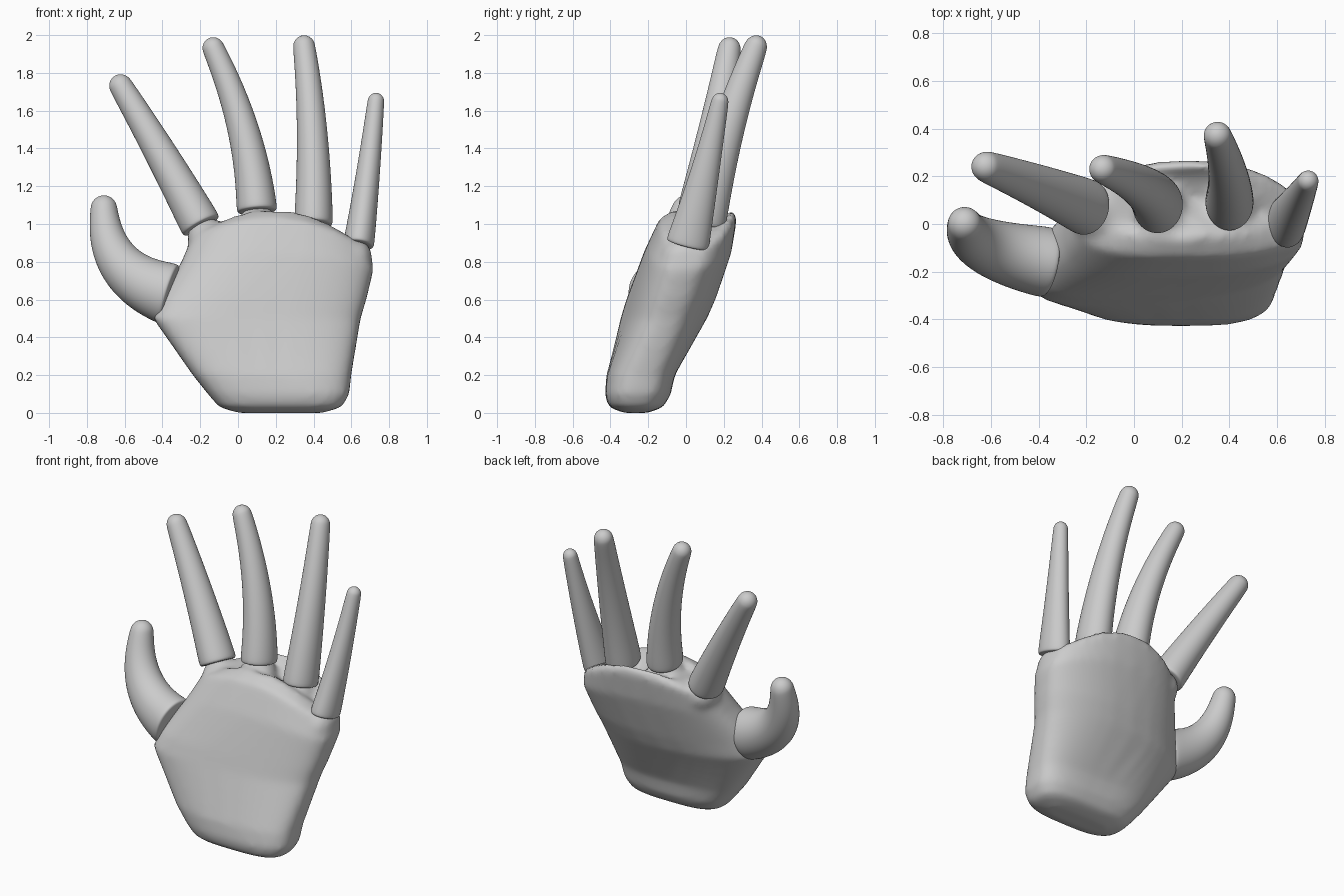
import bpy, bmesh, math
from mathutils import Vector, Matrix

cube = bpy.data.objects.get("Cube")
if cube:
    bpy.data.objects.remove(cube)

# One plain grey clay colour
GREY = (.6, .6, .6, 1)
clay = bpy.data.materials.new("grey_clay")
clay.use_nodes = True
clay.diffuse_color = GREY
shader = clay.node_tree.nodes["Principled BSDF"]
shader.inputs["Base Color"].default_value = GREY
shader.inputs["Roughness"].default_value = .7


def mix(start, end, amount):
    return start + (end - start) * amount


def loft(bm, rings):
    """Skin closed rings of points, capping both ends."""
    rows = [[bm.verts.new(point) for point in ring] for ring in rings]
    count = len(rows[0])
    faces = []
    for low, high in zip(rows, rows[1:]):
        for i in range(count):
            j = (i + 1) % count
            faces.append(bm.faces.new((low[i], low[j], high[j], high[i])))
    faces.append(bm.faces.new(rows[0][::-1]))
    faces.append(bm.faces.new(rows[-1]))
    bmesh.ops.recalc_face_normals(bm, faces=faces)


def finish(bm, name):
    """Turn a bmesh into a smooth shaded clay object."""
    for face in bm.faces:
        face.smooth = True
    mesh = bpy.data.meshes.new(name)
    bm.to_mesh(mesh)
    bm.free()
    mesh.materials.append(clay)
    part = bpy.data.objects.new(name, mesh)
    bpy.context.collection.objects.link(part)
    return part


def oval(centre, axis, width, depth, sides=16):
    """Oval ring of points square to an axis; depth runs front to back."""
    back = Vector((0, 1, 0))
    back = (back - axis * back.dot(axis)).normalized()
    side = back.cross(axis)
    angles = [math.tau * k / sides for k in range(sides)]
    return [centre + side * width * math.cos(a) + back * depth * math.sin(a)
            for a in angles]


def finger(name, base, bend, tip, wide, thin, flatness, steps=8):
    """Tapered tube along a bent curve, with a rounded joint and a domed tip."""
    base, bend, tip = Vector(base), Vector(bend), Vector(tip)
    start = (bend - base).normalized()
    end = (tip - bend).normalized()
    rings = [oval(base - start * .015, start, wide * k, wide * k * flatness)
             for k in (.6, .95)]
    for k in range(steps + 1):
        s = k / steps
        centre = mix(mix(base, bend, s), mix(bend, tip, s), s)
        axis = mix(bend - base, tip - bend, s).normalized()
        width = mix(wide, thin, s)
        rings.append(oval(centre, axis, width, width * mix(flatness, 1.05, s)))
    for k in range(1, 5):
        a = math.radians(k * 20)
        radius = thin * math.cos(a)
        rings.append(oval(tip + end * thin * math.sin(a), end, radius, radius))
    bm = bmesh.new()
    loft(bm, rings)
    skin = finish(bm, name).modifiers.new("smooth_skin", "SUBSURF")
    skin.levels = skin.render_levels = 2


def rounded(value, power=.66):
    return math.copysign(abs(value) ** power, value)


def palm_ring(left, right, height, front, back, twist, sides=40):
    """Rounded slab section; higher ones arch upward and crown at the back."""
    upper = max(0, height - .62)
    crown = min(.08, max(0, height - .2) * .25)
    ring = []
    for k in range(sides):
        a = math.tau * k / sides
        u, w = rounded(math.cos(a)), rounded(math.sin(a))
        middle = 1 - u * u
        x = mix(left, right, (u + 1) / 2)
        y = mix(front, back + crown * middle, (w + 1) / 2) + twist * u
        z = height + upper * (.38 * middle - .1 * (u + 1))
        ring.append((x, y, z))
    return ring


# Digits: joint, bend and tip centres, joint and tip radius, joint flatness
FINGERS = {
    "index_finger": ((-.2, .07, 1), (-.4, .16, 1.37), (-.62, .24, 1.73),
                     .112, .064, 1.1),
    "middle_finger": ((.1, .08, 1.08), (.07, .16, 1.5), (-.13, .23, 1.93),
                      .11, .06, 1.15),
    "ring_finger": ((.4, .09, 1.01), (.41, .2, 1.5), (.35, .37, 1.94),
                    .105, .06, 1.2),
    "little_finger": ((.64, .01, .9), (.69, .1, 1.25), (.73, .18, 1.65),
                      .084, .045, 1.4),
}
for name, shape in FINGERS.items():
    finger(name, *shape)
finger("thumb", (-.37, -.16, .63), (-.71, -.1, .73), (-.71, 0, 1.08),
       .17, .073, .9)

# Palm: leaning slab, from the wrist up to the knuckles
bm = bmesh.new()
loft(bm, [palm_ring(*section) for section in (
    (0, .45, 0, -.33, -.2, 0),
    (-.1, .55, .03, -.41, -.12, 0),
    (-.16, .59, .1, -.43, -.08, 0),
    (-.24, .6, .2, -.42, -.06, .01),
    (-.45, .65, .5, -.33, .03, .05),
    (-.41, .68, .6, -.3, .07, .05),
    (-.3, .72, .8, -.22, .16, .02),
    (-.24, .69, .94, -.14, .19, 0),
    (-.15, .62, .98, -.05, .17, 0),
)])

# Knuckle sockets under the fingers, fused into the palm
for base, bend, tip, wide, thin, flatness in FINGERS.values():
    base = Vector(base)
    centre = base - (Vector(bend) - base).normalized() * .09
    size = Matrix.Diagonal((wide, .12, .11, 1))
    bmesh.ops.create_icosphere(bm, subdivisions=3, radius=1,
                               matrix=Matrix.Translation(centre) @ size)
palm = finish(bm, "palm")
fuse = palm.modifiers.new("fuse", "REMESH")
fuse.mode = "VOXEL"
fuse.voxel_size = .02
fuse.use_smooth_shade = True
relax = palm.modifiers.new("relax", "SMOOTH")
relax.factor = .5
relax.iterations = 10
